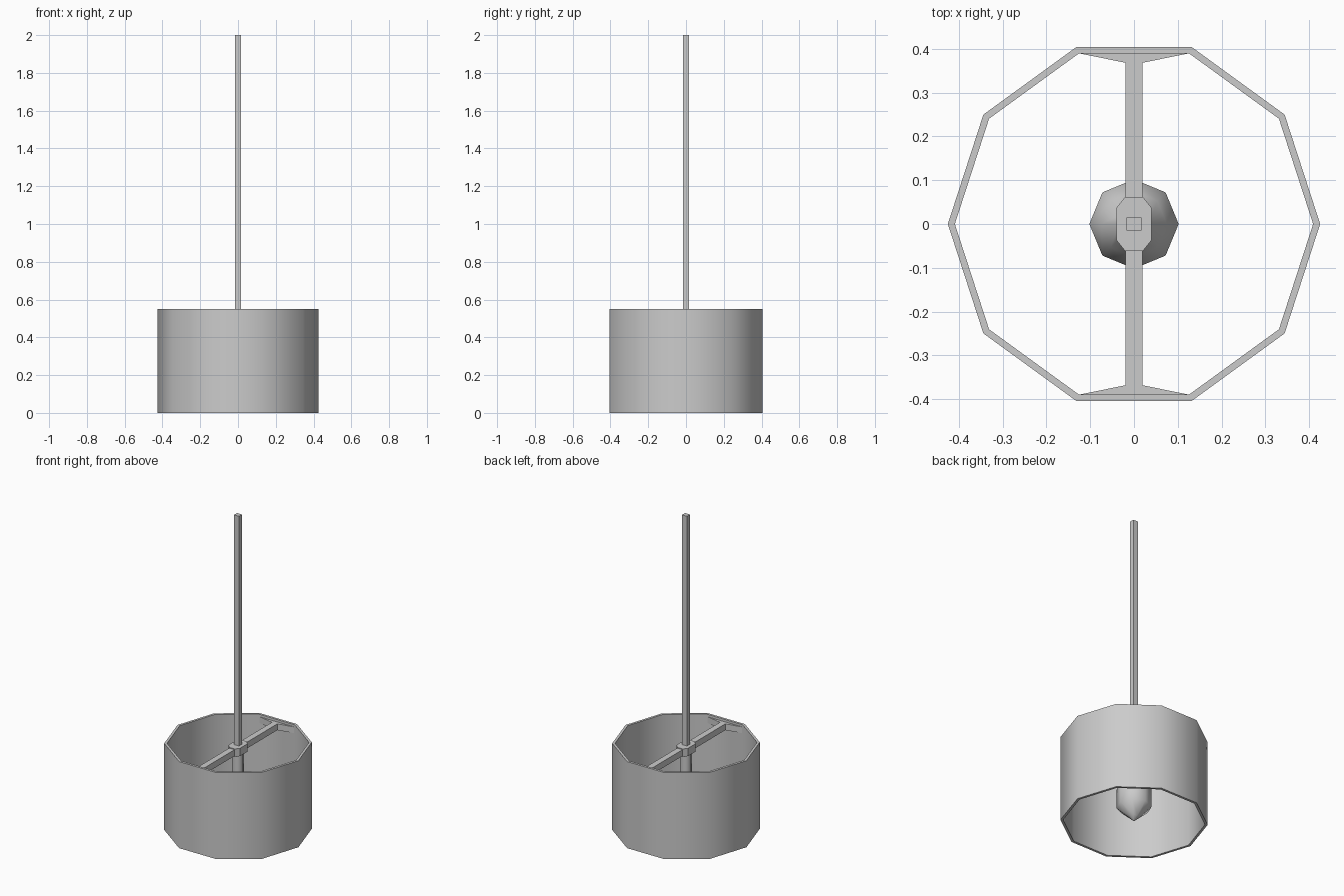
import bpy, bmesh, math

if "Cube" in bpy.data.objects:
    bpy.data.objects.remove(bpy.data.objects["Cube"])


def make(name, bm, angle=50):
    bmesh.ops.recalc_face_normals(bm, faces=bm.faces[:])
    me = bpy.data.meshes.new(name)
    bm.to_mesh(me)
    bm.free()
    ob = bpy.data.objects.new(name, me)
    bpy.context.collection.objects.link(ob)
    bpy.ops.object.select_all(action='DESELECT')
    bpy.context.view_layer.objects.active = ob
    ob.select_set(True)
    bpy.ops.object.shade_smooth_by_angle(angle=math.radians(angle))
    return ob


def lathe(name, profile, sides, closed=False):
    """Revolve (radius, z) points; either a closed section or a capped body."""
    bm = bmesh.new()
    rings = [[bm.verts.new((r * math.cos(math.tau * i / sides),
                            r * math.sin(math.tau * i / sides), z))
              for i in range(sides)] for r, z in profile]
    pairs = list(zip(rings, rings[1:]))
    if closed:
        pairs.append((rings[-1], rings[0]))
    else:
        bm.faces.new(rings[0])
        bm.faces.new(rings[-1])
    for a, b in pairs:
        for i in range(sides):
            j = (i + 1) % sides
            bm.faces.new((a[i], a[j], b[j], b[i]))
    return make(name, bm)


def prism(name, outline, z0, z1):
    """Extrude a plan outline upwards."""
    bm = bmesh.new()
    face = bm.faces.new([bm.verts.new((x, y, z0)) for x, y in outline])
    ext = bmesh.ops.extrude_face_region(bm, geom=[face], use_keep_orig=True)
    for v in ext['geom']:
        if isinstance(v, bmesh.types.BMVert):
            v.co.z = z1
    return make(name, bm, 30)


def mirrored(quarter):
    """Mirror a quarter outline (+x, y rising) into all four quadrants."""
    half = [(x, -y) for x, y in reversed(quarter)] + quarter
    return half + [(-x, y) for x, y in reversed(half)]


# Ten-sided drum shade with wall thickness
lathe("shade", [(0.425, 0), (0.425, 0.55), (0.409, 0.55), (0.409, 0)], 10, True)

# Crossbar flaring out onto the two flat wall panels
prism("crossbar", mirrored([(0.019, 0.05), (0.019, 0.368), (0.127, 0.39)]), 0.495, 0.535)

# Hub block tapering into the bar
prism("hub", mirrored([(0.04, 0.037), (0.02, 0.062)]), 0.49, 0.54)

# Hanging rod
prism("rod", mirrored([(0.017, 0.015)]), 0.5, 2.0)

# Socket and bulb
lathe("socket", [(0.034, 0.50), (0.034, 0.32)], 8)
lathe("bulb", [(0.034, 0.34), (0.075, 0.27), (0.102, 0.22), (0.102, 0.10),
               (0.03, 0.035), (0.003, 0.01)], 8)
